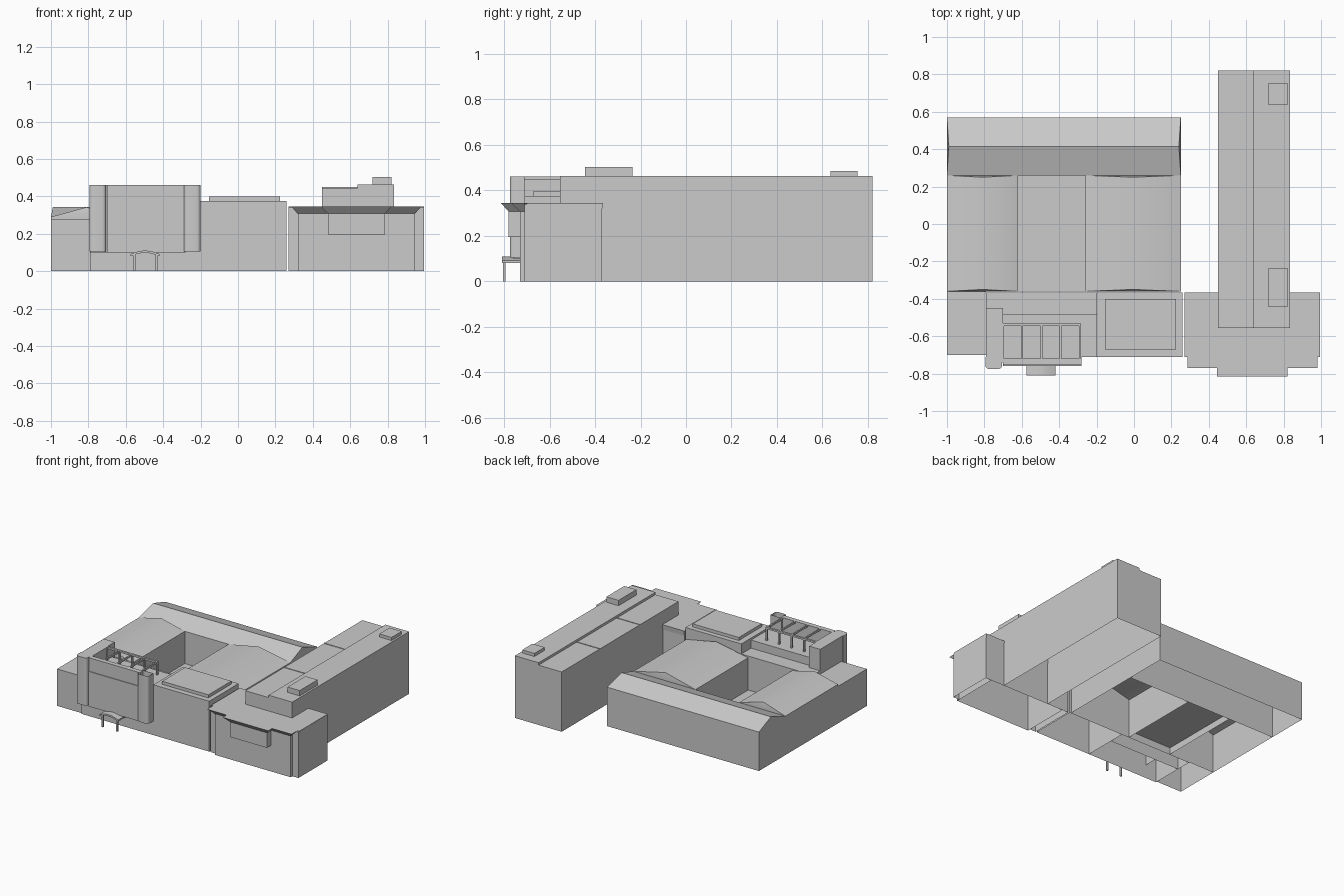
import bpy, bmesh, math

if "Cube" in bpy.data.objects:
    bpy.data.objects.remove(bpy.data.objects["Cube"])


def make(name, verts, faces, smooth=False):
    me = bpy.data.meshes.new(name)
    me.from_pydata(verts, [], faces)
    bm = bmesh.new()
    bm.from_mesh(me)
    bmesh.ops.recalc_face_normals(bm, faces=bm.faces)
    bm.to_mesh(me)
    bm.free()
    ob = bpy.data.objects.new(name, me)
    bpy.context.collection.objects.link(ob)
    if smooth:
        bpy.context.view_layer.objects.active = ob
        ob.select_set(True)
        bpy.ops.object.shade_smooth_by_angle(angle=math.radians(35))
        ob.select_set(False)
    return ob


def loft(name, low, high, top=True, bottom=False, smooth=False):
    """Walls between two matching 3D outlines, with optional caps."""
    n = len(low)
    faces = [(i, (i + 1) % n, n + (i + 1) % n, n + i) for i in range(n)]
    if top:
        faces.append(tuple(range(n, 2 * n)))
    if bottom:
        faces.append(tuple(range(n))[::-1])
    return make(name, list(low) + list(high), faces, smooth)


def block(name, x0, x1, y0, y1, z0, z1, bottom=False):
    pts = [(x0, y0), (x1, y0), (x1, y1), (x0, y1)]
    return loft(name, [(x, y, z0) for x, y in pts],
                [(x, y, z1) for x, y in pts], True, bottom)


def hall(name, a0, a1, b0, b1, eave, ridge, along_x):
    """Open-bottomed gabled hall; a is the ridge direction."""
    m = (b0 + b1) / 2
    prof = [(b0, 0), (b0, eave), (m, ridge), (b1, eave), (b1, 0)]
    ins = 0.01
    verts = []
    for a, s in ((a0, 1), (a1, -1)):
        for b, z in prof:
            p = a + s * ins if z == ridge else a
            verts.append((p, b, z) if along_x else (b, p, z))
    faces = [(i, i + 1, i + 6, i + 5) for i in range(4)]
    for k in (0, 5):
        faces += [(k, k + 1, k + 3, k + 4), (k + 1, k + 2, k + 3)]
    return make(name, verts, faces, True)


# Gabled halls around the courtyard
hall("rear_hall", -1, 0.25, 0.26, 0.57, 0.29, 0.342, True)
hall("left_wing", -0.36, 0.26, -1, -0.62, 0.29, 0.342, False)
hall("right_wing", -0.36, 0.26, -0.26, 0.25, 0.29, 0.345, False)
make("courtyard_floor", [(-0.62, -0.36, 0.05), (-0.26, -0.36, 0.05),
                         (-0.26, 0.26, 0.05), (-0.62, 0.26, 0.05)], [(0, 1, 2, 3)])

# Low front blocks
block("left_front_block", -1, -0.79, -0.70, -0.36, 0, 0.275)
block("middle_front_block", -0.20, 0.26, -0.71, -0.365, 0, 0.375)
block("raised_roof_panel", -0.155, 0.225, -0.67, -0.40, 0.375, 0.398)

# Main facade block with overhanging upper storey
block("facade_lower_block", -0.79, -0.20, -0.71, -0.48, 0, 0.36)
block("facade_back_block", -0.79, -0.20, -0.48, -0.365, 0, 0.30)
block("facade_upper_storey", -0.70, -0.28, -0.76, -0.71, 0.10, 0.36, True)
block("facade_parapet", -0.70, -0.28, -0.755, -0.72, 0.36, 0.46)
block("facade_side_wall", -0.79, -0.70, -0.74, -0.45, 0.10, 0.46)

# Rounded facade pilasters
for name, x0, x1, cap in (("left_pilaster", -0.795, -0.705, True),
                          ("right_pilaster", -0.29, -0.20, False)):
    r = 0.02
    y0, y1 = -0.775, -0.71
    pts = [(x0, y1)]
    for cx, a0 in ((x0 + r, 180), (x1 - r, 270)):
        for k in range(5):
            a = math.radians(a0 + 22.5 * k)
            pts.append((cx + r * math.cos(a), y0 + r + r * math.sin(a)))
    pts.append((x1, y1))
    loft(name, [(x, y, 0.105) for x, y in pts],
         [(x, y, 0.46) for x, y in pts], cap, cap, True)

# Roof pergola: two long rails, five cross beams, back posts
for y0, y1 in ((-0.735, -0.72), (-0.545, -0.53)):
    block("pergola_rail", -0.705, -0.285, y0, y1, 0.447, 0.46, True)
for i in range(5):
    x = -0.70 + i * 0.1025
    block("pergola_beam", x - 0.005, x + 0.005, -0.72, -0.545, 0.447, 0.46, True)
    block("pergola_post", x - 0.005, x + 0.005, -0.545, -0.53, 0.36, 0.447)

# Arched entrance canopy on two posts
n = 8
arch = []
for dz in (0, 0.012):
    row = [(-0.575 + 0.155 * k / n, 0.08 + dz + 0.018 * math.sin(math.pi * k / n))
           for k in range(n + 1)]
    arch += row if dz == 0 else row[::-1]
loft("entrance_canopy", [(x, -0.81, z) for x, z in arch],
     [(x, -0.71, z) for x, z in arch], True, True, True)
for x in (-0.555, -0.435):
    block("canopy_post", x - 0.006, x + 0.006, -0.805, -0.793, 0, 0.09, True)

# Right entrance building with bay and flared roof edge
block("entrance_block", 0.32, 0.945, -0.73, -0.37, 0, 0.31)
block("entrance_side_pier", 0.945, 0.995, -0.71, -0.37, 0, 0.34)
block("entrance_inner_pier", 0.27, 0.32, -0.71, -0.37, 0, 0.34)
block("entrance_bay", 0.48, 0.785, -0.78, -0.73, 0.195, 0.31, True)
low = [(0.275, -0.37), (0.275, -0.69), (0.32, -0.69), (0.32, -0.73),
       (0.48, -0.73), (0.48, -0.78)]
high = [(0.27, -0.365), (0.27, -0.70), (0.285, -0.70), (0.285, -0.77),
        (0.445, -0.77), (0.445, -0.815)]


def mirrored(pts):
    return pts + [(1.265 - x, y) for x, y in pts[::-1]]


loft("entrance_flared_roof", [(x, y, 0.307) for x, y in mirrored(low)],
     [(x, y, 0.345) for x, y in mirrored(high)])

# Long tower slab in two roof levels
block("tower_low_half", 0.45, 0.64, -0.555, -0.37, 0.345, 0.445)
block("tower_high_half", 0.64, 0.835, -0.555, -0.37, 0.345, 0.463)
rear = [(0.45, 0.445), (0.64, 0.445), (0.64, 0.463), (0.835, 0.463)]
prof = [(0.45, 0)] + rear + [(0.835, 0)]
v = [(x, y, z) for y in (-0.37, 0.82) for x, z in prof]
make("tower_slab", v, [(i, i + 1, i + 7, i + 6) for i in range(5)]
     + [tuple(range(6)), tuple(range(6, 12))])
for y in (-0.10, 0.37):
    block("tower_roof_strip", 0.45, 0.64, y - 0.003, y + 0.003, 0.445, 0.449)
block("front_roof_plant", 0.72, 0.82, -0.445, -0.235, 0.463, 0.503)
block("rear_roof_plant", 0.72, 0.82, 0.635, 0.755, 0.463, 0.486)
